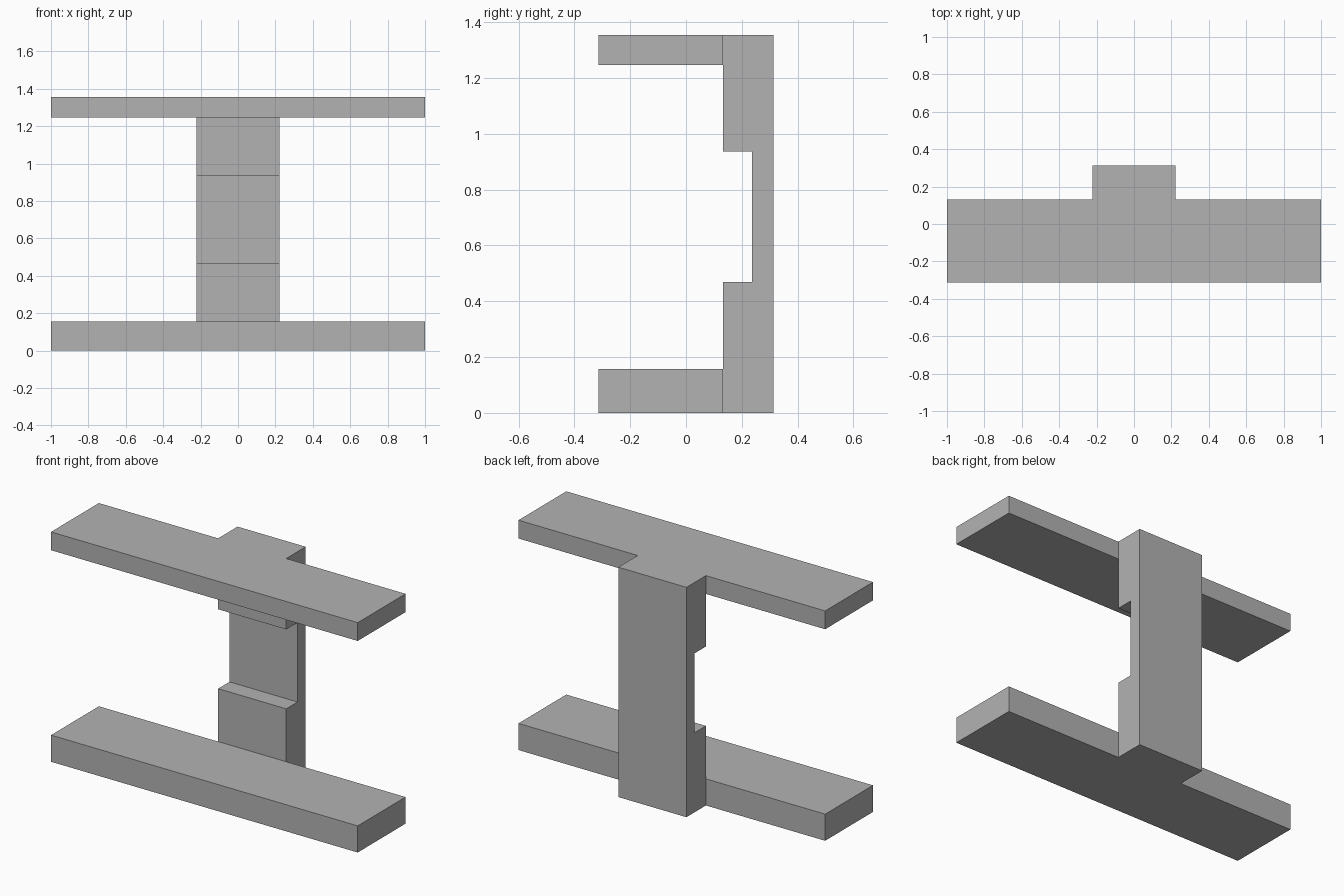
import bpy
import bmesh

cube = bpy.data.objects.get("Cube")
if cube:
    bpy.data.objects.remove(cube, do_unlink=True)

# Plain grey for every part
grey = bpy.data.materials.new("grey")
grey.use_nodes = True
colour = (0.45, 0.45, 0.45, 1)
grey.diffuse_color = colour
grey.node_tree.nodes["Principled BSDF"].inputs["Base Color"].default_value = colour

FRONT, JOINT, RECESS, BACK = -0.313, 0.132, 0.237, 0.313
TOP = 1.355


def extrude_side_profile(name, profile, half_width):
    """Sweep a (y, z) outline along x, centred on x = 0."""
    bm = bmesh.new()
    face = bm.faces.new([bm.verts.new((-half_width, y, z)) for y, z in profile])
    swept = bmesh.ops.extrude_face_region(bm, geom=[face])["geom"]
    verts = [v for v in swept if isinstance(v, bmesh.types.BMVert)]
    bmesh.ops.translate(bm, verts=verts, vec=(2 * half_width, 0, 0))
    bmesh.ops.recalc_face_normals(bm, faces=bm.faces[:])
    mesh = bpy.data.meshes.new(name)
    bm.to_mesh(mesh)
    bm.free()
    mesh.materials.append(grey)
    obj = bpy.data.objects.new(name, mesh)
    bpy.context.collection.objects.link(obj)
    return obj


# Long horizontal bars
for name, low, high in (("lower_bar", 0, 0.157), ("upper_bar", 1.247, TOP)):
    extrude_side_profile(
        name, [(FRONT, low), (JOINT, low), (JOINT, high), (FRONT, high)], 1.0)

# Upright post with a recess in its front
extrude_side_profile("post", [
    (BACK, 0), (BACK, TOP), (JOINT, TOP), (JOINT, 0.937),
    (RECESS, 0.937), (RECESS, 0.469), (JOINT, 0.469), (JOINT, 0)], 0.222)
